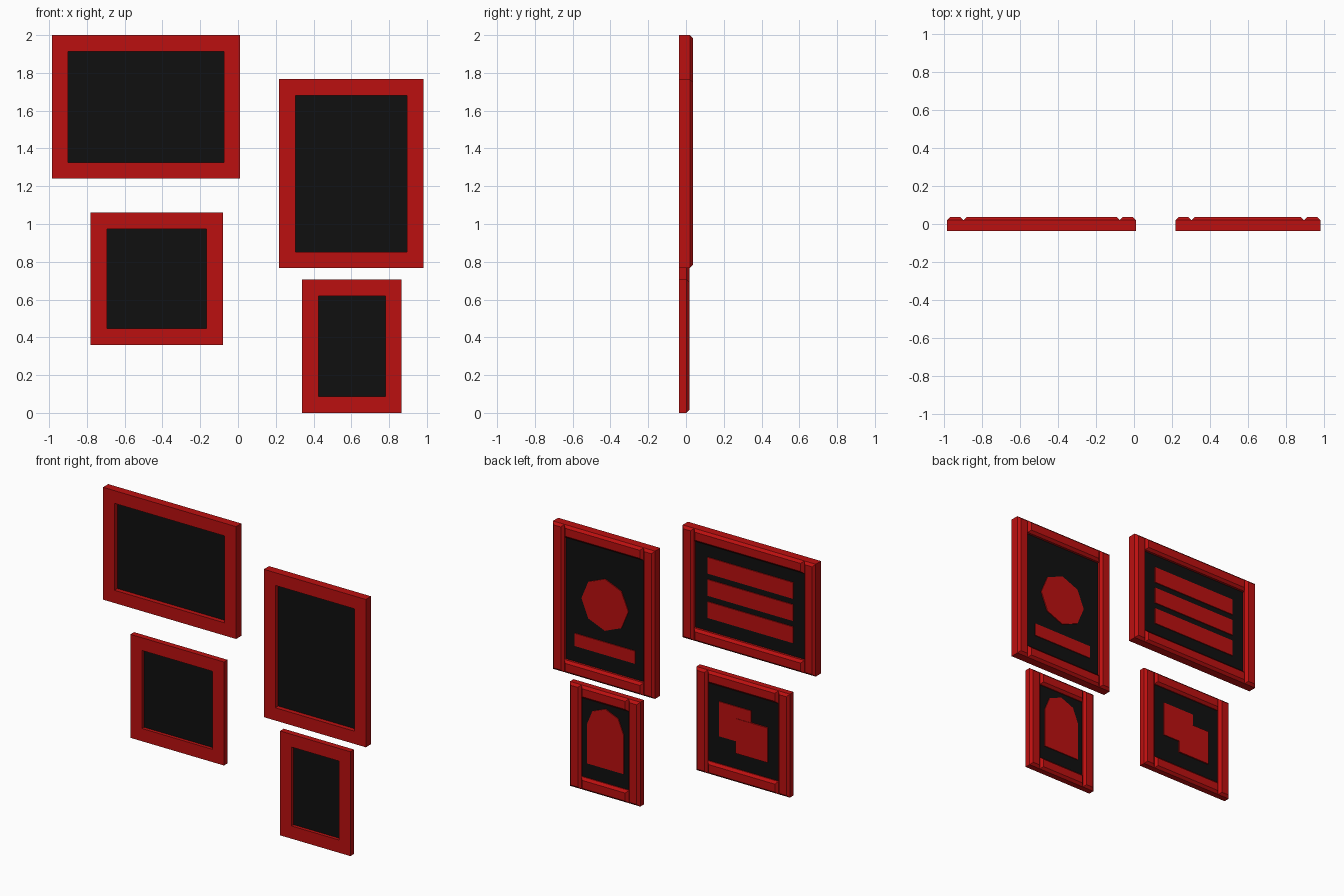
import bpy, bmesh, math

cube = bpy.data.objects.get("Cube")
if cube:
    bpy.data.objects.remove(cube, do_unlink=True)

FRONT = -0.036     # shared front plane of all frames
RAIL = 0.086       # width of the frame members
CHAMFER = 0.016
PLATE = 0.006      # thickness of the relief plates


def material(name, colour):
    mat = bpy.data.materials.new(name)
    mat.use_nodes = True
    mat.diffuse_color = (*colour, 1)
    mat.node_tree.nodes["Principled BSDF"].inputs["Base Color"].default_value = (*colour, 1)
    return mat


red = material("deep red", (0.5, 0.005, 0.005))
black = material("near black", (0.005, 0.005, 0.005))


def finish(name, bm, mat):
    bmesh.ops.recalc_face_normals(bm, faces=bm.faces)
    mesh = bpy.data.meshes.new(name)
    bm.to_mesh(mesh)
    bm.free()
    mesh.materials.append(mat)
    obj = bpy.data.objects.new(name, mesh)
    bpy.context.collection.objects.link(obj)
    return obj


def prism(name, outline, y0, y1, mat, chamfer=0):
    """Extrude an (x, z) outline from y0 to y1, optionally chamfering its back rim."""
    bm = bmesh.new()
    face = bm.faces.new([bm.verts.new((x, y0, z)) for x, z in outline])
    new = bmesh.ops.extrude_face_region(bm, geom=[face])["geom"]
    back = [v for v in new if isinstance(v, bmesh.types.BMVert)]
    bmesh.ops.translate(bm, verts=back, vec=(0, y1 - y0, 0))
    if chamfer:
        rim = [e for e in bm.edges if all(v in back for v in e.verts)]
        bmesh.ops.bevel(bm, geom=rim, offset=chamfer, segments=1, affect='EDGES')
    return finish(name, bm, mat)


def rect(cx, cz, w, h):
    return [(cx + sx * w / 2, cz + sz * h / 2)
            for sx, sz in ((-1, -1), (1, -1), (1, 1), (-1, 1))]


def arc(cx, cz, r, count, step=math.pi / 4):
    return [(cx + r * math.cos(i * step), cz + r * math.sin(i * step)) for i in range(count)]


def picture_frame(name, cx, cz, w, h, depth):
    """Two full-height stiles, two rails between them and a thin panel; returns the panel back."""
    back = FRONT + depth
    for side, s in (("left", 1), ("right", -1)):
        prism(f"{name}_{side}_stile", rect(cx + s * (w - RAIL) / 2, cz, RAIL, h),
              FRONT, back, red, CHAMFER)
    for side, s in (("top", 1), ("bottom", -1)):
        prism(f"{name}_{side}_rail", rect(cx, cz + s * (h - RAIL) / 2, w - 2 * RAIL, RAIL),
              FRONT, back, red, CHAMFER)
    mid = FRONT + depth / 2
    prism(f"{name}_panel", rect(cx, cz, w - 2 * RAIL, h - 2 * RAIL), mid - 0.005, mid + 0.005, black)
    return mid + 0.005


# Wide frame with three stripes
x, z = -0.487, 1.62
y = picture_frame("wide_frame", x, z, 0.996, 0.76, 0.072)
for i in (-1, 0, 1):
    prism(f"wide_frame_stripe_{i + 2}", rect(x, z + i * 0.15, 0.64, 0.11), y, y + PLATE, red)

# Tall frame with an octagon above a bar
x, z = 0.6, 1.267
y = picture_frame("tall_frame", x, z, 0.764, 1.0, 0.072)
prism("tall_frame_octagon", arc(x, z + 0.03, 0.175, 8), y, y + PLATE, red)
prism("tall_frame_bar", rect(x, z - 0.265, 0.45, 0.086), y, y + PLATE, red)

# Square frame with two overlapping squares
x, z = -0.43, 0.71
y = picture_frame("square_frame", x, z, 0.7, 0.7, 0.055)
for i, s in enumerate((1, -1)):
    prism(f"square_frame_block_{i + 1}", rect(x + s * 0.063, z + s * 0.04, 0.24, 0.235),
          y, y + PLATE + i * 0.003, red)

# Small frame with an arch
x, z = 0.603, 0.353
y = picture_frame("small_frame", x, z, 0.527, 0.706, 0.055)
arch = [(x - 0.136, 0.185), (x + 0.136, 0.185)] + arc(x, 0.452, 0.136, 5)
prism("small_frame_arch", arch, y, y + PLATE, red)
